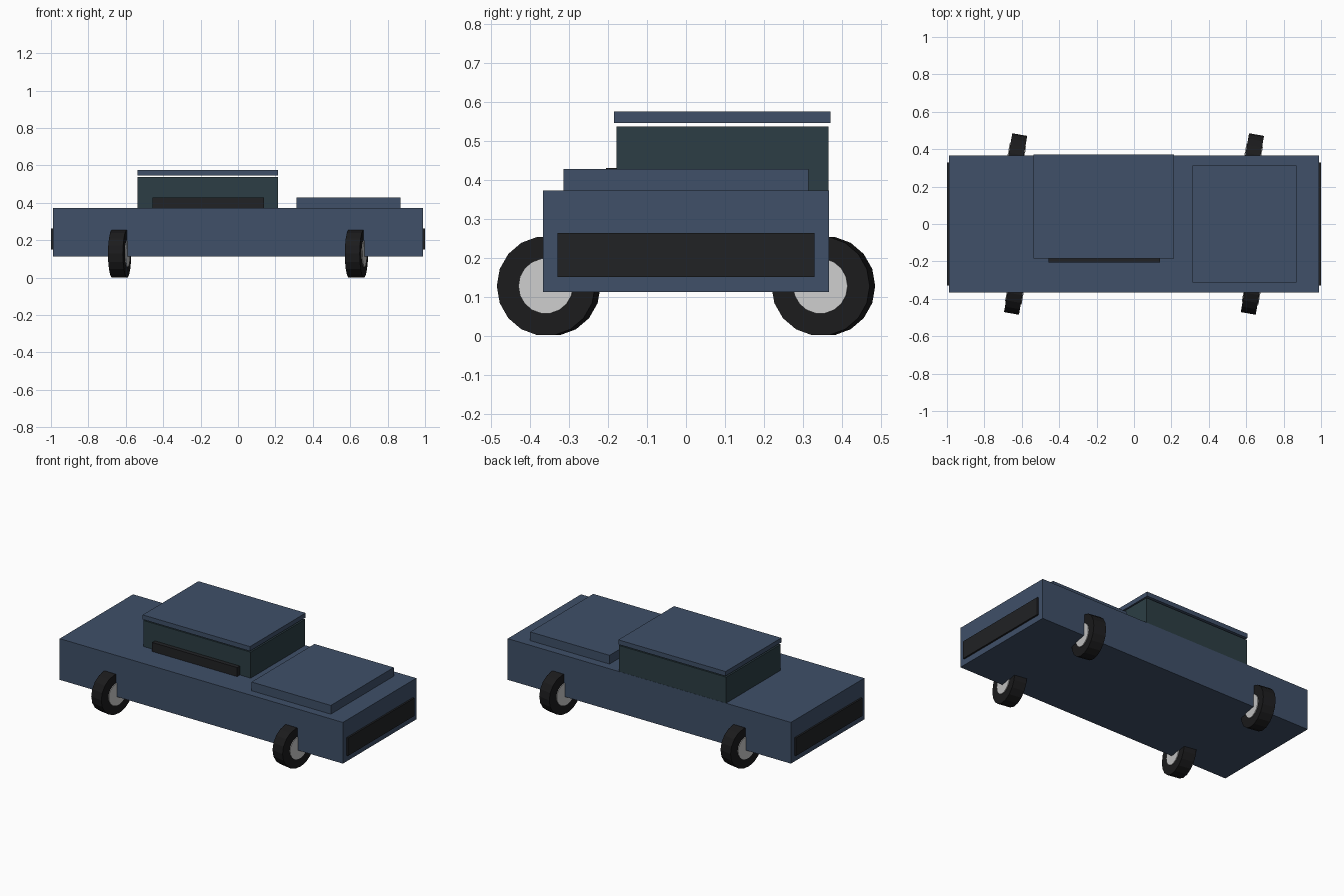
import bpy
import math

if "Cube" in bpy.data.objects:
    bpy.data.objects.remove(bpy.data.objects["Cube"])


def material(name, rgb):
    m = bpy.data.materials.new(name)
    m.diffuse_color = (*rgb, 1)
    m.use_nodes = True
    m.node_tree.nodes["Principled BSDF"].inputs["Base Color"].default_value = m.diffuse_color
    return m


paint = material("blue_paint", (0.05, 0.08, 0.14))
glass = material("dark_glass", (0.025, 0.048, 0.058))
trim = material("black_trim", (0.015, 0.016, 0.018))
rubber = material("rubber", (0.011, 0.011, 0.012))


def box(name, x, y, z, mat):
    """Box from (min, max) ranges on each axis."""
    bpy.ops.mesh.primitive_cube_add(size=1, location=[sum(r) / 2 for r in (x, y, z)])
    ob = bpy.context.object
    ob.name = name
    ob.scale = [r[1] - r[0] for r in (x, y, z)]
    bpy.ops.object.transform_apply(location=False, rotation=False, scale=True)
    ob.data.materials.append(mat)
    return ob


def disc(name, radius, width, loc, mat=None):
    """Cylinder lying along x, with a vertex pointing down."""
    bpy.ops.mesh.primitive_cylinder_add(vertices=18, radius=radius, depth=width,
                                        location=loc, rotation=(0, math.pi / 2, 0))
    ob = bpy.context.object
    ob.name = name
    # spin about the axle so that a vertex touches the ground
    low = min((ob.matrix_basis @ v.co).z for v in ob.data.vertices)
    if low > loc[2] - radius * 0.999:
        ob.rotation_euler = (math.pi / 18, math.pi / 2, 0)
    if mat:
        ob.data.materials.append(mat)
    return ob


# Body, bonnet, cabin and roof (roof floats just above the glass)
box("body", (-0.989, 0.989), (-0.366, 0.366), (0.113, 0.373), paint)
box("bonnet", (0.314, 0.868), (-0.314, 0.314), (0.37, 0.428), paint)
box("cabin", (-0.536, 0.213), (-0.178, 0.365), (0.37, 0.537), glass)
box("roof", (-0.536, 0.213), (-0.185, 0.371), (0.546, 0.575), paint)

# Dark panel along the front of the cabin
box("cabin_panel", (-0.456, 0.138), (-0.205, -0.175), (0.372, 0.43), trim)

# Bumpers and wheels
for sx, end in ((-1, "rear"), (1, "front")):
    box(end + "_bumper", sorted((sx * 0.975, sx * 1.0)), (-0.33, 0.33), (0.151, 0.264), trim)
    for sy, side in ((-1, "right"), (1, "left")):
        centre = (sx * 0.633, sy * 0.352, 0.128)
        disc(f"{end}_{side}_tyre", 0.128, 0.081, centre, rubber)
        disc(f"{end}_{side}_hub", 0.071, 0.09, centre)
